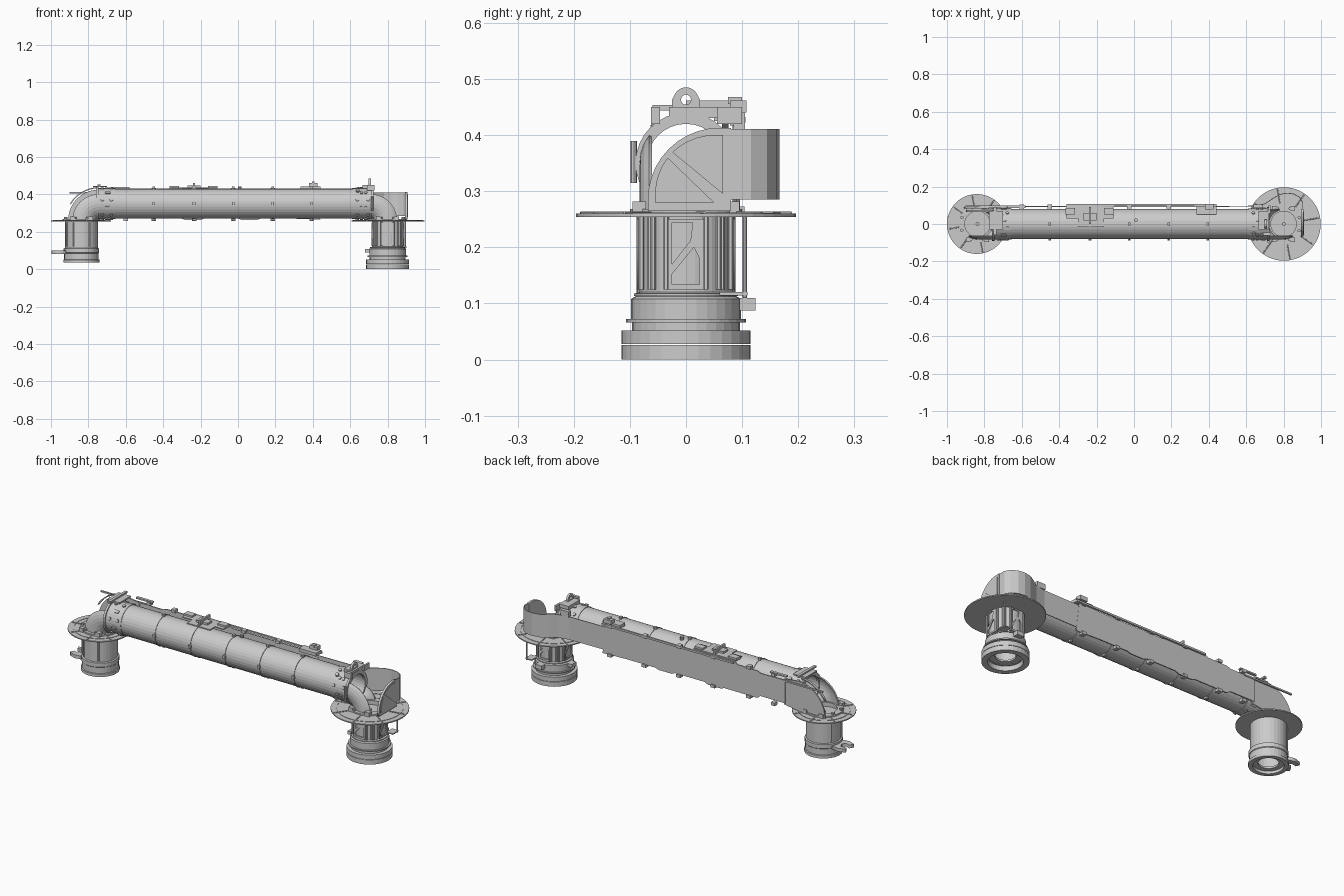
import bpy, bmesh, math
from mathutils import Matrix, Vector

if "Cube" in bpy.data.objects:
    bpy.data.objects.remove(bpy.data.objects["Cube"])

def finish(name, bm, smooth=False):
    bmesh.ops.recalc_face_normals(bm, faces=bm.faces)
    me = bpy.data.meshes.new(name)
    bm.to_mesh(me)
    bm.free()
    ob = bpy.data.objects.new(name, me)
    bpy.context.collection.objects.link(ob)
    return ob

def boxes(name, items):
    """items: (x0,x1,y0,y1,z0,z1)"""
    bm = bmesh.new()
    for x0, x1, y0, y1, z0, z1 in items:
        m = Matrix.Translation(((x0+x1)/2, (y0+y1)/2, (z0+z1)/2)) @ Matrix.Diagonal((x1-x0, y1-y0, z1-z0, 1))
        bmesh.ops.create_cube(bm, size=1, matrix=m)
    return finish(name, bm)

def pins(name, items, r, length, sides=8):
    """items: (position, axis direction)"""
    bm = bmesh.new()
    for p, d in items:
        m = Matrix.Translation(p) @ Vector((0, 0, 1)).rotation_difference(Vector(d)).to_matrix().to_4x4()
        bmesh.ops.create_cone(bm, cap_ends=True, segments=sides, radius1=r, radius2=r, depth=length, matrix=m)
    return finish(name, bm)

def revolve(name, prof, origin, axis='Z', sides=32):
    """closed (radius, height) profile turned about an axis"""
    bm = bmesh.new()
    rings = []
    for i in range(sides):
        a = 2*math.pi*i/sides
        ring = []
        for r, h in prof:
            v = (r*math.cos(a), r*math.sin(a), h) if axis == 'Z' else (h, r*math.cos(a), r*math.sin(a))
            ring.append(bm.verts.new(Vector(v)+Vector(origin)))
        rings.append(ring)
    n = len(prof)
    for i in range(sides):
        A, B = rings[i], rings[(i+1) % sides]
        for j in range(n):
            bm.faces.new((A[j], B[j], B[(j+1) % n], A[(j+1) % n]))
    return finish(name, bm)

def hoop(name, r0, r1, h0, h1, origin, axis='Z', sides=32):
    return revolve(name, [(r0, h0), (r1, h0), (r1, h1), (r0, h1)], origin, axis, sides)

def plate(name, loops, thick, loc, rot):
    """flat plate from an outline and optional hole outlines"""
    cu = bpy.data.curves.new(name, 'CURVE')
    cu.dimensions, cu.fill_mode, cu.extrude = '2D', 'BOTH', thick/2
    for pts in loops:
        s = cu.splines.new('POLY')
        s.points.add(len(pts)-1)
        for p, c in zip(s.points, pts):
            p.co = (c[0], c[1], 0, 1)
        s.use_cyclic_u = True
    tmp = bpy.data.objects.new(name+"_outline", cu)
    bpy.context.collection.objects.link(tmp)
    me = bpy.data.meshes.new_from_object(tmp.evaluated_get(bpy.context.evaluated_depsgraph_get()))
    bpy.data.objects.remove(tmp)
    ob = bpy.data.objects.new(name, me)
    ob.location, ob.rotation_euler = loc, rot
    bpy.context.collection.objects.link(ob)
    return ob

XZ, YZ = (math.pi/2, 0, 0), (math.pi/2, 0, math.pi/2)

def arc(cx, cy, r, a0, a1, n):
    return [(cx+r*math.cos(math.radians(a0+(a1-a0)*i/n)), cy+r*math.sin(math.radians(a0+(a1-a0)*i/n))) for i in range(n+1)]

def wall(name, pts, z0, z1, th):
    bm = bmesh.new()
    cols = [(bm.verts.new((x, y, z0)), bm.verts.new((x, y, z1))) for x, y in pts]
    for a, b in zip(cols, cols[1:]):
        bm.faces.new((a[0], b[0], b[1], a[1]))
    ob = finish(name, bm)
    m = ob.modifiers.new("thickness", 'SOLIDIFY')
    m.thickness, m.offset = th, 0
    return ob

def polar(cx, r, deg, z):
    a = math.radians(deg)
    return (cx+r*math.cos(a), r*math.sin(a), z)

LX, RX, ZT = -.837, .80, .35           # column axes, tube axis height
T0, T1 = -.745, .71                    # tube ends

# main hollow tube, clamp bands and end collars
hoop("main_tube", .075, .08, T0, T1, (0, 0, ZT), 'X')
for i, x in enumerate((-.45, -.235, -.025, .185, .395)):
    hoop(f"tube_band_{i}", .079, .083, x-.003, x+.003, (0, 0, ZT), 'X')
    boxes(f"band_clamp_{i}", [(x-.007, x+.007, -.008, .008, ZT+s*.085-.006, ZT+s*.085+.006) for s in (-1, 1)]
          + [(x-.007, x+.007, -.089, -.079, ZT-.008, ZT+.008)])
for n, x0, x1 in (("left", T0-.008, -.655), ("right", .61, T1+.008)):
    hoop(f"{n}_end_sleeve", .078, .083, x0, x1, (0, 0, ZT), 'X')
    xe = x0 if n == "left" else x1
    hoop(f"{n}_arch_ring", .07, .09, xe-.006, xe+.006, (0, 0, ZT), 'X')
    items = []
    for k in range(12):
        a = math.radians(30*k+15)
        d = (0, math.cos(a), math.sin(a))
        for xx in (x0+.028, x1-.022) if k % 2 else (x0+.05, x1-.035):
            items.append(((xx, .084*d[1], ZT+.084*d[2]), d))
    pins(f"{n}_sleeve_rivets", items, .009, .009)

# elbows with open outer side
for n, s, cx in (("left", -1, T0), ("right", 1, T1)):
    bm = bmesh.new()
    rows = []
    for i in range(11):
        t = math.radians(9*i)
        row = []
        for j in range(17):
            p = math.radians(52+(255-52)*j/16)
            rr = .09+.08*math.cos(p)
            row.append(bm.verts.new((cx+s*rr*math.sin(t), -.08*math.sin(p), .26+rr*math.cos(t))))
        rows.append(row)
    for A, B in zip(rows, rows[1:]):
        for j in range(16):
            bm.faces.new((A[j], B[j], B[j+1], A[j+1]))
    m = finish(f"{n}_elbow_shell", bm).modifiers.new("thickness", 'SOLIDIFY')
    m.thickness, m.offset = .006, 0

# flat back cheek of left elbow
plate("left_elbow_cheek", [[(-.66, .275), (-.66, .415)] + arc(-.745, .262, .163, 90, 180, 10) + [(-.745, .262)]],
      .008, (0, .087, 0), XZ)
# lean rail over the left elbow
rail = arc(-.745, .26, .178, 92, 150, 8)
plate("left_elbow_rail", [rail + arc(-.745, .26, .172, 150, 92, 8)], .012, (0, .07, 0), XZ)

# round deck flanges with seams, ribs, collars and bolts
for n, cx, dx, R in (("left", LX, -.84, .16), ("right", RX, .802, .196)):
    hoop(f"{n}_deck_flange", .07, R, .254, .26, (dx, 0, 0), sides=48)
    hoop(f"{n}_flange_seam", R-.032, R-.028, .259, .262, (dx, 0, 0), sides=48)
    hoop(f"{n}_flange_collar", .068, .1, .258, .268, (cx, 0, 0))
    pins(f"{n}_collar_bolts", [(polar(cx, .09, 45*k+22, .27), (0, 0, 1)) for k in range(8)], .009, .016)
    pins(f"{n}_flange_ribs", [(polar(cx, R-.045, 45*k+10, .261), polar(0, 1, 45*k+10, 0)) for k in range(8)], .003, .08, 6)
    boxes(f"{n}_foot_lugs", [(cx+a-.012, cx+a+.012, y-.012, y+.012, .26, .282) for a in (-.05, .05) for y in (-.083, .083)])
    hoop(f"{n}_column_floor", .008, .08, .235, .242, (cx, 0, 0))
    pins(f"{n}_centre_pin", [((cx, 0, .245), (0, 0, 1))], .01, .02, 12)

# left column
revolve("left_column", [(.075, .035), (.097, .035), (.097, .05), (.092, .052), (.092, .085), (.095, .088), (.095, .11),
                        (.088, .113), (.088, .255), (.075, .255)], (LX, 0, 0))
hoop("left_column_inner_ring", .05, .08, .05, .06, (LX, 0, 0))
plate("left_latch_hook", [[(-.92, -.045), (-.96, -.05), (-.998, -.035), (-.985, -.01), (-.96, -.02), (-.945, 0),
                           (-.96, .025), (-.99, .02), (-.998, .04), (-.96, .052), (-.92, .045)]], .018, (0, 0, .09), (0, 0, 0))

# right column with stacked bearing rings
revolve("right_column", [(.075, .07), (.098, .07), (.098, .108), (.09, .112), (.09, .118), (.083, .12), (.083, .255), (.075, .255)], (RX, 0, 0))
hoop("right_thin_ring", .07, .107, .066, .072, (RX, 0, 0))
hoop("right_neck", .07, .096, .05, .068, (RX, 0, 0))
hoop("right_upper_bearing", .08, .115, .028, .052, (RX, 0, 0))
hoop("right_lower_bearing", .085, .115, 0, .026, (RX, 0, 0))
hoop("right_inner_ring", .05, .085, .03, .04, (RX, 0, 0))
hoop("right_seam_ring", .08, .093, .113, .118, (RX, 0, 0))
boxes("right_latch", [(.79, .83, .095, .124, .087, .11), (.68, .71, -.02, .02, .09, .108)])
pins("right_drain_rod", [((.895, .105, .185), (0, 0, 1))], .004, .15)
boxes("right_drain_rod_bracket", [(.86, .9, .06, .11, .114, .12)])

# vertical ribs and braced windows round the columns
for n, cx, zs, r in (("right", RX, .19, .087), ("left", LX, .185, .089)):
    angs = [a+b for a in (0, 90, 180, 270) for b in (-42, -24, 24, 42)]
    if n == "left":
        angs = [a+b for a in (180, 270) for b in (-30, 30)]
    pins(f"{n}_column_ribs", [(polar(cx, r, a, zs), (0, 0, 1)) for a in angs], .005, .13, 6)
for k, ang in enumerate((0, 90, 180, 270)):
    o = plate(f"column_window_{k}", [[(-.032, .125), (.032, .125), (.032, .25), (-.032, .25)],
              [(-.025, .134), (.024, .134), (.024, .18), (.014, .2), (-.025, .152)],
              [(-.025, .17), (.008, .212), (.012, .244), (-.025, .244)]], .006, (0, 0, 0), (0, 0, 0))
    a = math.radians(ang)
    o.location = (RX+.084*math.cos(a), .084*math.sin(a), 0)
    o.rotation_euler = (math.pi/2, 0, a+math.pi/2)

# quarter-round end plate with two raised panels
plate("right_end_plate", [[(-.068, .265), (.08, .265), (.08, .413)] + arc(.06, .285, .128, 90, 180, 10)], .012, (.9, 0, 0), YZ)
plate("end_plate_upper_panel", [[(.066, .295), (.066, .4)] + arc(.05, .295, .105, 90, 135, 5)], .004, (.907, 0, 0), YZ)
plate("end_plate_lower_panel", [[(.05, .28), (-.055, .28)] + arc(.05, .295, .105, 175, 142, 4)], .004, (.907, 0, 0), YZ)

# curved guard sheet running into the back panel
wall("right_guard_sheet", [(.902, .08), (.902, .115), (.885, .143), (.855, .16), (.82, .165), (.78, .158), (.74, .135),
                           (.70, .108), (.64, .096), (.42, .093)], .285, .411, .004)
plate("back_panel", [[(.44, .265), (.42, .436), (.36, .43), (.3, .42), (-.1, .42), (-.12, .435), (-.36, .435), (-.38, .42),
                      (-.5, .418), (-.52, .41), (-.67, .41), (-.67, .285), (-.52, .285), (-.5, .27), (-.3, .27),
                      (-.28, .262), (-.2, .262), (-.18, .272), (.0, .272), (.02, .263), (.1, .263), (.12, .27), (.3, .27)]],
      .006, (0, .093, 0), XZ)
boxes("back_panel_clips", [(x-.012, x+.012, .078, .104, z-.008, z+.008)
                           for x in (-.6, -.45, -.235, -.025, .185, .395) for z in (.265, .425)])

# cable rail, top tray and small brackets
boxes("cable_rail", [(-.36, .44, .096, .106, .422, .432), (-.9, -.6, .092, .1, .405, .413)])
boxes("top_tray", [(-.36, -.11, .03, .09, .432, .437), (-.30, -.16, -.015, .03, .432, .437),
                   (-.365, -.315, .05, .085, .43, .446), (-.16, -.11, .05, .085, .43, .446),
                   (-.24, -.23, .0, .09, .43, .462), (-.27, -.20, .02, .06, .435, .448)])
boxes("top_bracket", [(.335, .44, .05, .095, .425, .443), (.38, .425, .078, .108, .44, .462), (.396, .41, .075, .1, .455, .468)])
boxes("left_top_clamp", [(-.775, -.70, -.03, .07, .438, .446), (-.75, -.735, -.06, .09, .444, .454), (-.68, -.58, .085, .1, .43, .438)])
boxes("right_top_saddle", [(.665, .722, -.03, .07, .43, .45), (.64, .69, .085, .105, .41, .44), (.69, .73, -.062, -.046, .42, .45),
                           (.72, .73, .055, .1, .42, .45)])
pins("top_plugs", [((.01, .02, .432), (0, 0, 1)), ((.64, -.05, .415), (0, -.6, .8))], .01, .02, 10)
pins("right_side_handle", [((.718, -.093, .352), (0, 0, 1))], .006, .075)

# lifting eye
eye = plate("lifting_eye", [[(-.025, -.02), (.025, -.02), (.025, .018)] + arc(0, .018, .022, 30, 150, 8) + [(-.025, .018)],
            arc(0, .018, .009, 0, 330, 11)], .012, (.705, 0, .445), YZ)
